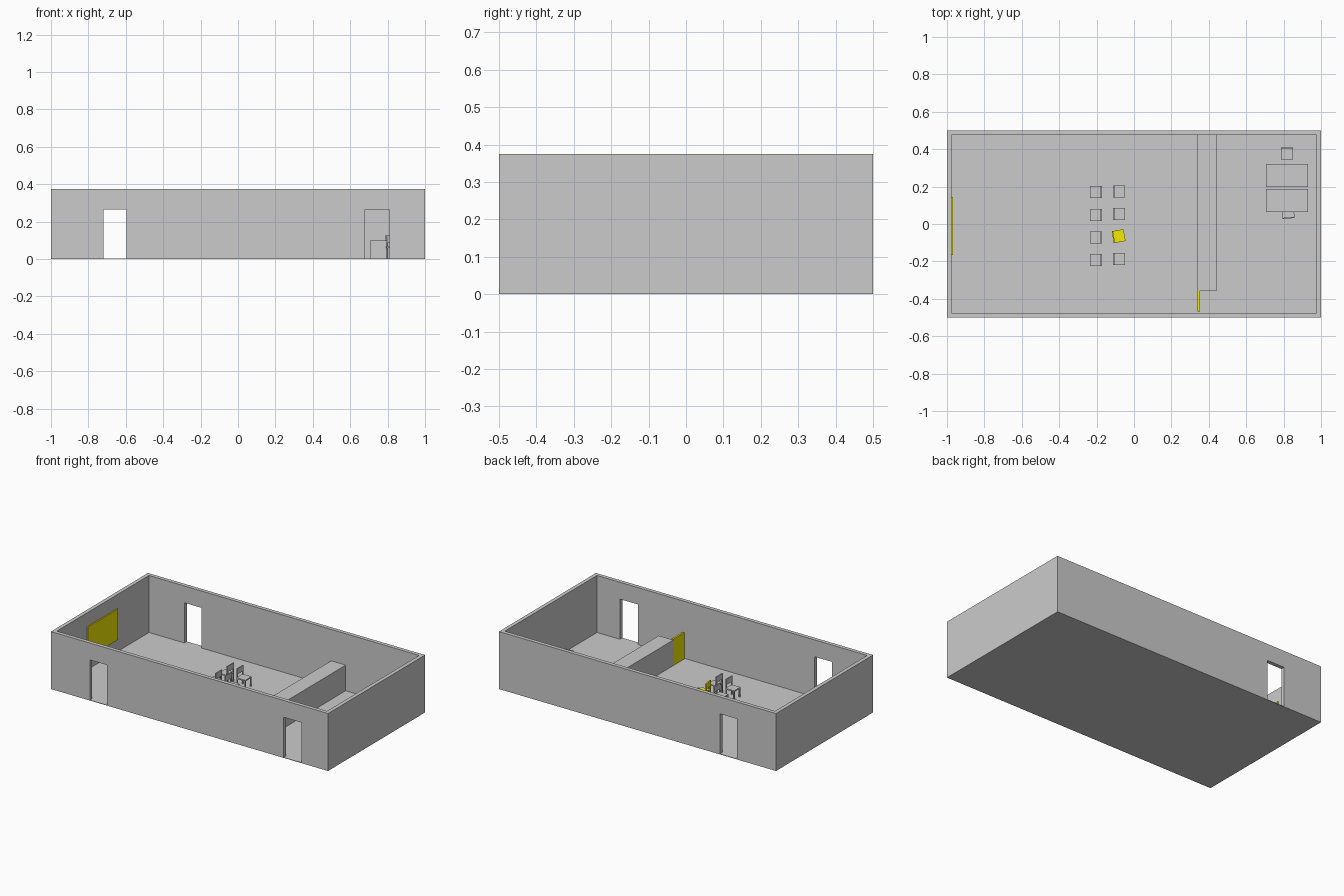
import bpy, bmesh, math
from mathutils import Matrix, Vector

if "Cube" in bpy.data.objects:
    bpy.data.objects.remove(bpy.data.objects["Cube"])

yellow = bpy.data.materials.new("yellow")
yellow.diffuse_color = (0.9, 0.82, 0.0, 1)
yellow.use_nodes = True
yellow.node_tree.nodes["Principled BSDF"].inputs["Base Color"].default_value = yellow.diffuse_color

FLOOR = 0.003
H = 0.375      # wall height
T = 0.025      # wall thickness


def add_box(bm, lo, hi):
    lo, hi = Vector(lo), Vector(hi)
    size = hi - lo
    m = Matrix.Translation((lo + hi) / 2) @ Matrix.Diagonal((*size, 1))
    bmesh.ops.create_cube(bm, size=1, matrix=m)


def make(name, boxes, mat=None, loc=(0, 0, 0), rot=0):
    bm = bmesh.new()
    for lo, hi in boxes:
        add_box(bm, lo, hi)
    me = bpy.data.meshes.new(name)
    bm.to_mesh(me)
    bm.free()
    ob = bpy.data.objects.new(name, me)
    bpy.context.collection.objects.link(ob)
    ob.location = loc
    ob.rotation_euler.z = math.radians(rot)
    if mat:
        me.materials.append(mat)
    return ob


# room shell: solid block hollowed out, with three door openings
room = make("room_walls", [((-1, -0.5, 0), (1, 0.5, H))])
cutters = [make("room_space", [((-1 + T, -0.5 + T, FLOOR), (1 - T, 0.5 - T, 1))])]
for x0, x1, y in ((-0.72, -0.595, -0.5), (0.68, 0.81, -0.5), (-0.72, -0.595, 0.5)):
    cutters.append(make("door_cutter", [((x0, y - 0.05, FLOOR), (x1, y + 0.05, 0.265))]))
for c in cutters:
    c.hide_render = True
    mod = room.modifiers.new("cut", 'BOOLEAN')
    mod.object = c
    mod.operation = 'DIFFERENCE'
    mod.solver = 'EXACT'
# bake the cuts and drop the cutters
bpy.context.view_layer.update()
dg = bpy.context.evaluated_depsgraph_get()
baked = bpy.data.meshes.new_from_object(room.evaluated_get(dg))
room.modifiers.clear()
room.data = baked
for c in cutters:
    bpy.data.objects.remove(c)

# counter dividing the room, its gate, and the wall board
make("counter", [((0.34, -0.355, 0), (0.445, 0.475, 0.17))])
make("counter_gate", [((0.34, -0.468, 0), (0.352, -0.355, 0.175))], yellow)
make("wall_board", [((-0.977, -0.165, 0.085), (-0.967, 0.145, 0.285))], yellow)

# two desks placed back to back
make("desk_front", [((0.705, 0.065, 0), (0.93, 0.187, 0.1))])
make("desk_back", [((0.705, 0.197, 0), (0.93, 0.322, 0.1))])


# chair: faces -x, backrest on the +x side
def chair(x, y, rot=0, mat=None):
    s, t = 0.032, 0.007
    boxes = [((-s, -s, 0.058), (s, s, 0.066))]                    # seat
    for sy in (-1, 1):
        y0, y1 = sorted((sy * s, sy * (s - t)))
        boxes.append(((-s, y0, 0), (-s + t, y1, 0.058)))          # front leg
        boxes.append(((s - t, y0, 0), (s, y1, 0.058)))            # back leg
        boxes.append(((s - t, y0, 0.066), (s, y1, 0.088)))        # back post
    boxes.append(((s - t, -s, 0.088), (s, s, 0.125)))             # backrest
    make("chair", boxes, mat, (x, y, 0), rot)


# two rows of chairs, back to back; one is coloured and turned a little
for i in range(4):
    chair(-0.203, 0.17 - 0.121 * i)
    if i == 2:
        chair(-0.082, -0.065, 190, yellow)
    else:
        chair(-0.08, 0.175 - 0.121 * i, 180)

# desk chairs
chair(0.818, 0.377, 90)
chair(0.824, 0.061, -84)
